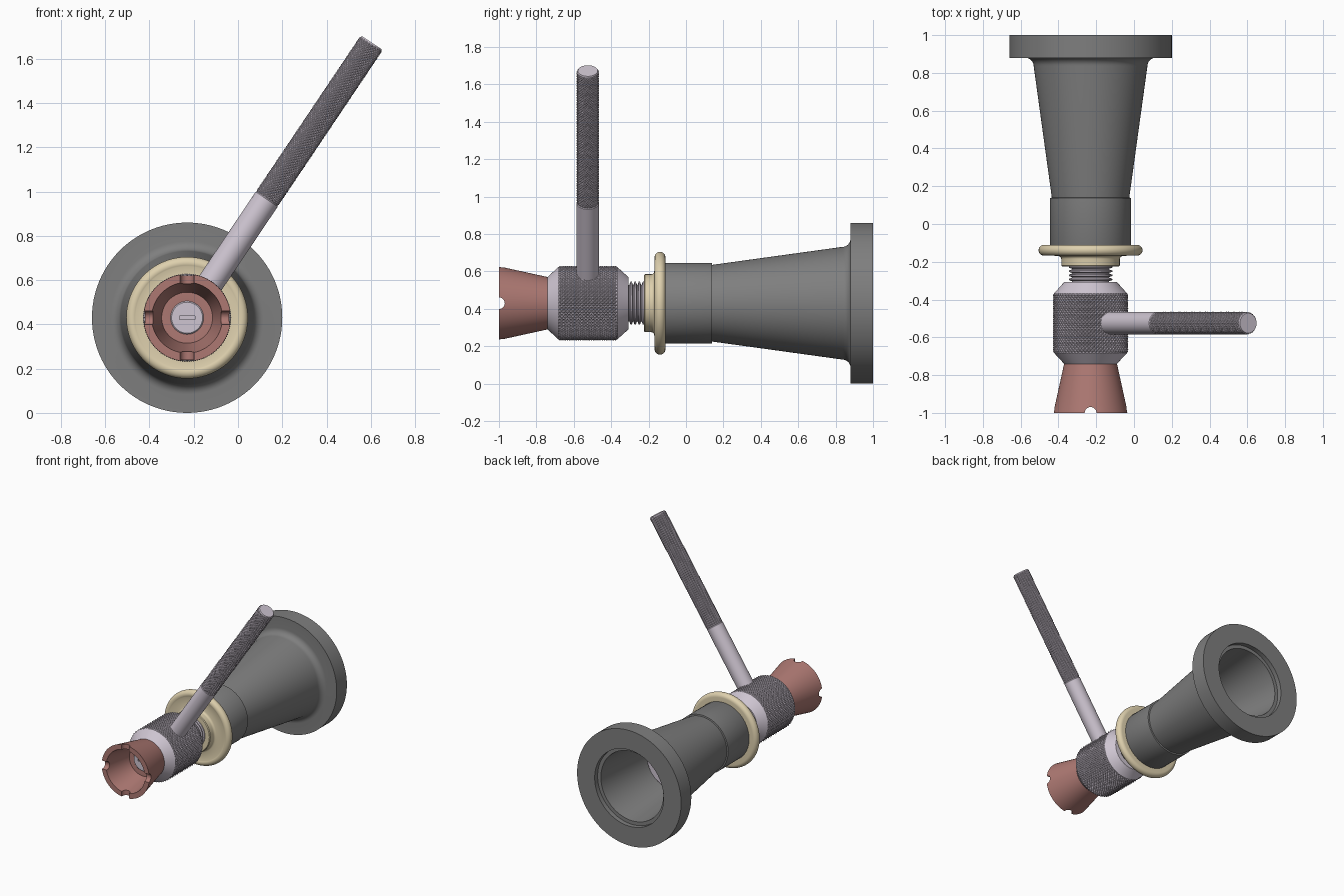
import bpy, bmesh, math
from mathutils import Vector, Matrix

if "Cube" in bpy.data.objects:
    bpy.data.objects.remove(bpy.data.objects["Cube"])

CX, CZ = -0.23, 0.43            # main axis runs along y through here
LEVER_Y = -0.525


def material(name, color):
    m = bpy.data.materials.new(name)
    m.diffuse_color = (*color, 1)
    m.use_nodes = True
    m.node_tree.nodes["Principled BSDF"].inputs["Base Color"].default_value = m.diffuse_color
    return m


GREY = material("dark_grey", (0.21, 0.21, 0.21))
STEEL = material("pale_steel", (0.62, 0.56, 0.64))
CREAM = material("cream", (0.73, 0.63, 0.42))
RED = material("dusty_red", (0.42, 0.19, 0.17))

# Local z is mapped onto each part's axis
MAIN = Matrix.Translation((CX, 0, CZ)) @ Vector((0, 1, 0)).to_track_quat('Z', 'Y').to_matrix().to_4x4()
LEVER = Matrix.Translation((CX, LEVER_Y, CZ)) @ Vector((0.835, 0, 1.243)).to_track_quat('Z', 'Y').to_matrix().to_4x4()


def finish(name, bm, mat, smooth=30):
    bmesh.ops.remove_doubles(bm, verts=bm.verts, dist=1e-5)
    bmesh.ops.recalc_face_normals(bm, faces=bm.faces)
    me = bpy.data.meshes.new(name)
    bm.to_mesh(me)
    bm.free()
    ob = bpy.data.objects.new(name, me)
    bpy.context.collection.objects.link(ob)
    if mat:
        me.materials.append(mat)
    if smooth:
        shade(ob, smooth)
    return ob


def shade(ob, angle=30):
    bpy.ops.object.select_all(action='DESELECT')
    ob.select_set(True)
    bpy.context.view_layer.objects.active = ob
    bpy.ops.object.shade_smooth_by_angle(angle=math.radians(angle))


def lathe(name, profile, mat, frame=MAIN, n=96):
    """Spin (radius, distance) points about the frame's z axis."""
    bm = bmesh.new()
    rings = []
    for r, h in profile:
        rings.append([bm.verts.new(frame @ Vector((r * math.cos(2 * math.pi * i / n),
                                                   r * math.sin(2 * math.pi * i / n), h)))
                      for i in range(n)] if r > 0 else [bm.verts.new(frame @ Vector((0, 0, h)))] * n)
    for a, b in zip(rings, rings[1:]):
        for i in range(n):
            k = (i + 1) % n
            vs = list(dict.fromkeys((a[i], a[k], b[k], b[i])))
            if len(vs) > 2:
                bm.faces.new(vs)
    return finish(name, bm, mat)


def knurl(name, r, depth, h0, h1, cols, rows, mat, frame):
    """Diamond knurling: every other grid vertex is the peak of a pyramid."""
    bm = bmesh.new()
    grid = []
    for j in range(rows + 1):
        row = []
        for i in range(cols):
            peak = (i + j) % 2 == 0 and 0 < j < rows
            q, a = (r if peak else r - depth), 2 * math.pi * i / cols
            row.append(bm.verts.new(frame @ Vector((q * math.cos(a), q * math.sin(a),
                                                    h0 + (h1 - h0) * j / rows))))
        grid.append(row)
    for j in range(rows):
        for i in range(cols):
            k = (i + 1) % cols
            a, b, c, d = grid[j][i], grid[j][k], grid[j + 1][k], grid[j + 1][i]
            tris = ((a, b, d), (b, c, d)) if (i + j) % 2 == 0 else ((a, b, c), (a, c, d))
            for t in tris:
                bm.faces.new(t)
    return finish(name, bm, mat, smooth=0)


def cut(target, cutter):
    mod = target.modifiers.new("cut", 'BOOLEAN')
    mod.operation, mod.solver, mod.object = 'DIFFERENCE', 'EXACT', cutter
    bpy.context.view_layer.objects.active = target
    bpy.ops.object.modifier_apply(modifier=mod.name)
    bpy.data.objects.remove(cutter)
    shade(target)


def arc(cr, ch, rad, a0, a1, n=8):
    return [(cr + rad * math.cos(math.radians(a0 + (a1 - a0) * i / n)),
             ch + rad * math.sin(math.radians(a0 + (a1 - a0) * i / n))) for i in range(n + 1)]


# Flared hollow bell with a thick rear flange
lathe("flared_bell",
      [(0, -0.115), (0.213, -0.115), (0.215, -0.11), (0.215, 0.138), (0.205, 0.14), (0.301, 0.835)]
      + arc(0.346, 0.835, 0.045, 180, 90)
      + [(0.43, 0.88), (0.43, 1.0), (0.285, 1.0), (0.285, 0.965), (0.258, 0.965), (0.212, 0.49), (0, 0.49)],
      GREY)
lathe("bell_inner_disc", [(0, 0.48), (0.205, 0.48), (0.205, 0.5), (0, 0.5)], STEEL)

# Cream collar: hub, thin web and rounded rim
lathe("cream_collar",
      [(0, -0.225), (0.15, -0.225), (0.155, -0.22), (0.155, -0.185)]
      + arc(0.17, -0.185, 0.015, 180, 90, 4)
      + arc(0.246, -0.139, 0.029, -120, 90, 18) + [(0.2, -0.11), (0, -0.11)],
      CREAM)

# Threaded neck
thread = [(0, -0.33)]
for i in range(5):
    h = -0.325 + i * 0.022
    thread += [(0.098, h), (0.115, h + 0.006), (0.115, h + 0.013), (0.098, h + 0.019)]
lathe("threaded_neck", thread + [(0.098, -0.2), (0, -0.2)], STEEL)

# Knurled barrel
lathe("barrel_core", [(0, -0.74), (0.14, -0.74), (0.193, -0.683), (0.193, -0.367),
                      (0.14, -0.308), (0, -0.308)], STEEL)
knurl("barrel_knurl", 0.2, 0.007, -0.683, -0.367, 128, 32, STEEL, MAIN)

# Notched red cup
cup = lathe("red_cup", [(0, -0.735), (0.14, -0.74), (0.197, -1.0), (0.16, -1.0),
                        (0.115, -0.79), (0.075, -0.79), (0, -0.78)], RED)
for axis in ((1, 0, 0), (0, 0, 1)):
    frame = Matrix.Translation((CX, -1.0, CZ)) @ Vector(axis).to_track_quat('Z', 'Y').to_matrix().to_4x4()
    cut(cup, lathe("notch_cutter", [(0, -0.3), (0.031, -0.3), (0.031, 0.3), (0, 0.3)], None, frame, 32))

# Slotted screw at the bottom of the cup
screw = lathe("slotted_screw", [(0, -0.76), (0.075, -0.76), (0.075, -0.795), (0.07, -0.8), (0, -0.8)], STEEL, n=48)
bm = bmesh.new()
bmesh.ops.create_cube(bm, size=1, matrix=Matrix.Translation((CX, -0.8, CZ)) @ Matrix.Diagonal((0.07, 0.024, 0.016, 1)))
cut(screw, finish("slot_cutter", bm, None, 0))

# Lever with a knurled grip
lathe("lever_rod", [(0, 0.12), (0.06, 0.12), (0.06, 0.645), (0.056, 0.65), (0.056, 1.49),
                    (0.053, 1.497), (0, 1.497)], STEEL, LEVER, 48)
knurl("lever_grip", 0.061, 0.0045, 0.648, 1.492, 48, 110, STEEL, LEVER)
